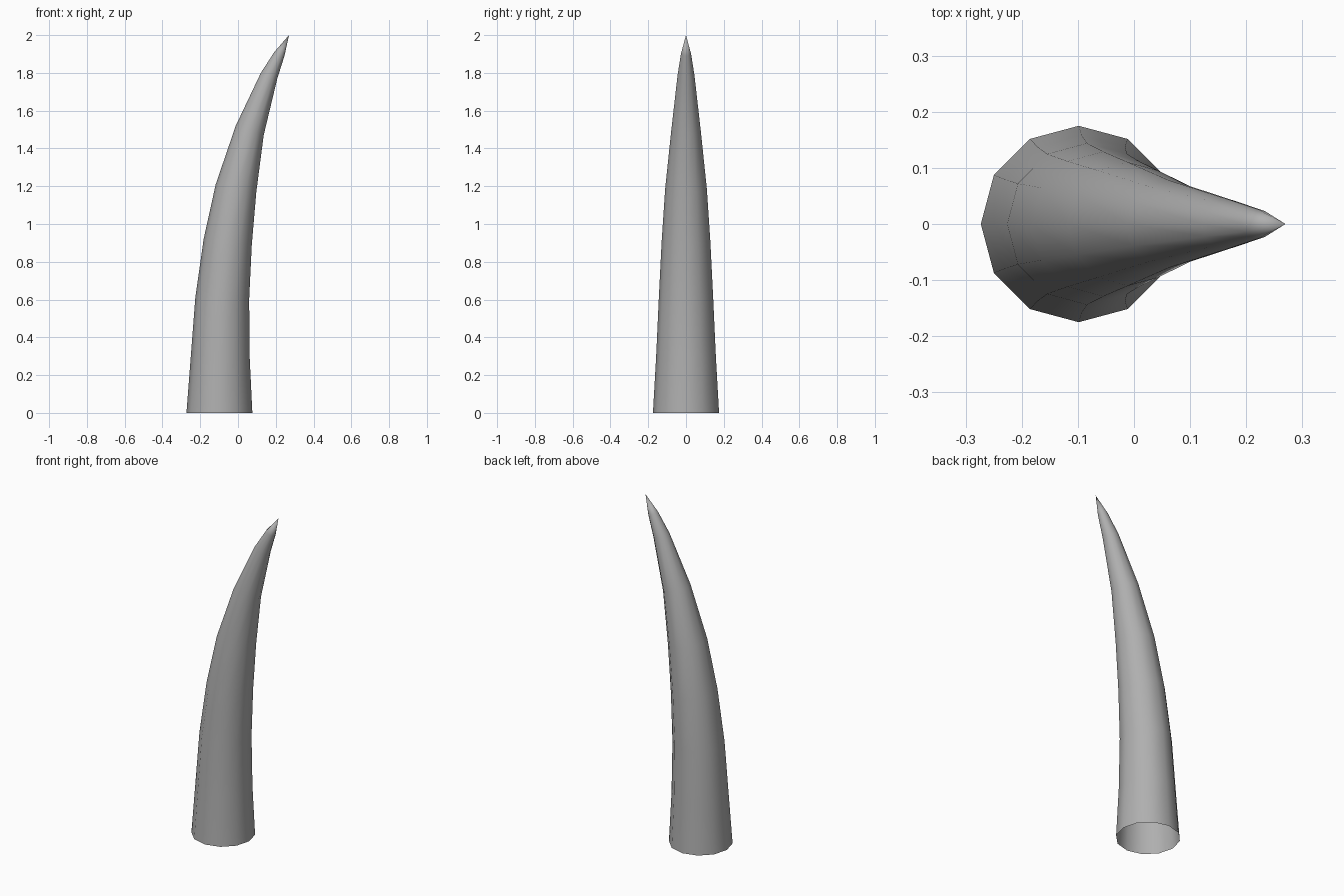
import bpy, bmesh, math

if "Cube" in bpy.data.objects:
    bpy.data.objects.remove(bpy.data.objects["Cube"])

SIDES = 12
# Cross-sections: outer edge (x, z), inner edge (x, z), half width in y
RINGS = [
    (-0.273, 0.00, 0.076, 0.00, 0.175),
    (-0.249, 0.31, 0.062, 0.29, 0.158),
    (-0.226, 0.61, 0.059, 0.60, 0.144),
    (-0.182, 0.92, 0.073, 0.89, 0.129),
    (-0.118, 1.21, 0.097, 1.17, 0.110),
    (-0.012, 1.52, 0.136, 1.47, 0.078),
    (0.121, 1.80, 0.208, 1.77, 0.045),
    (0.192, 1.91, 0.246, 1.89, 0.027),
]
TIP = (0.27, 0, 2.0)

bm = bmesh.new()
loops = []
for xo, zo, xi, zi, r in RINGS:
    ring = []
    for i in range(SIDES):
        a = 2 * math.pi * i / SIDES
        t = (1 + math.cos(a)) / 2
        ring.append(bm.verts.new((xo + (xi - xo) * t, r * math.sin(a), zo + (zi - zo) * t)))
    loops.append(ring)

# Curved wall, open at the base, closing in a point
tip = bm.verts.new(TIP)
for i in range(SIDES):
    j = (i + 1) % SIDES
    for low, high in zip(loops, loops[1:]):
        bm.faces.new((low[i], low[j], high[j], high[i]))
    bm.faces.new((loops[-1][i], loops[-1][j], tip))
for f in bm.faces:
    f.smooth = True

mesh = bpy.data.meshes.new("horn")
bm.to_mesh(mesh)
bm.free()
horn = bpy.data.objects.new("horn", mesh)
bpy.context.collection.objects.link(horn)

# Dark grey surface
grey = bpy.data.materials.new("dark_grey")
grey.diffuse_color = (0.43, 0.43, 0.43, 1)
grey.use_nodes = True
grey.node_tree.nodes["Principled BSDF"].inputs["Base Color"].default_value = grey.diffuse_color
mesh.materials.append(grey)
